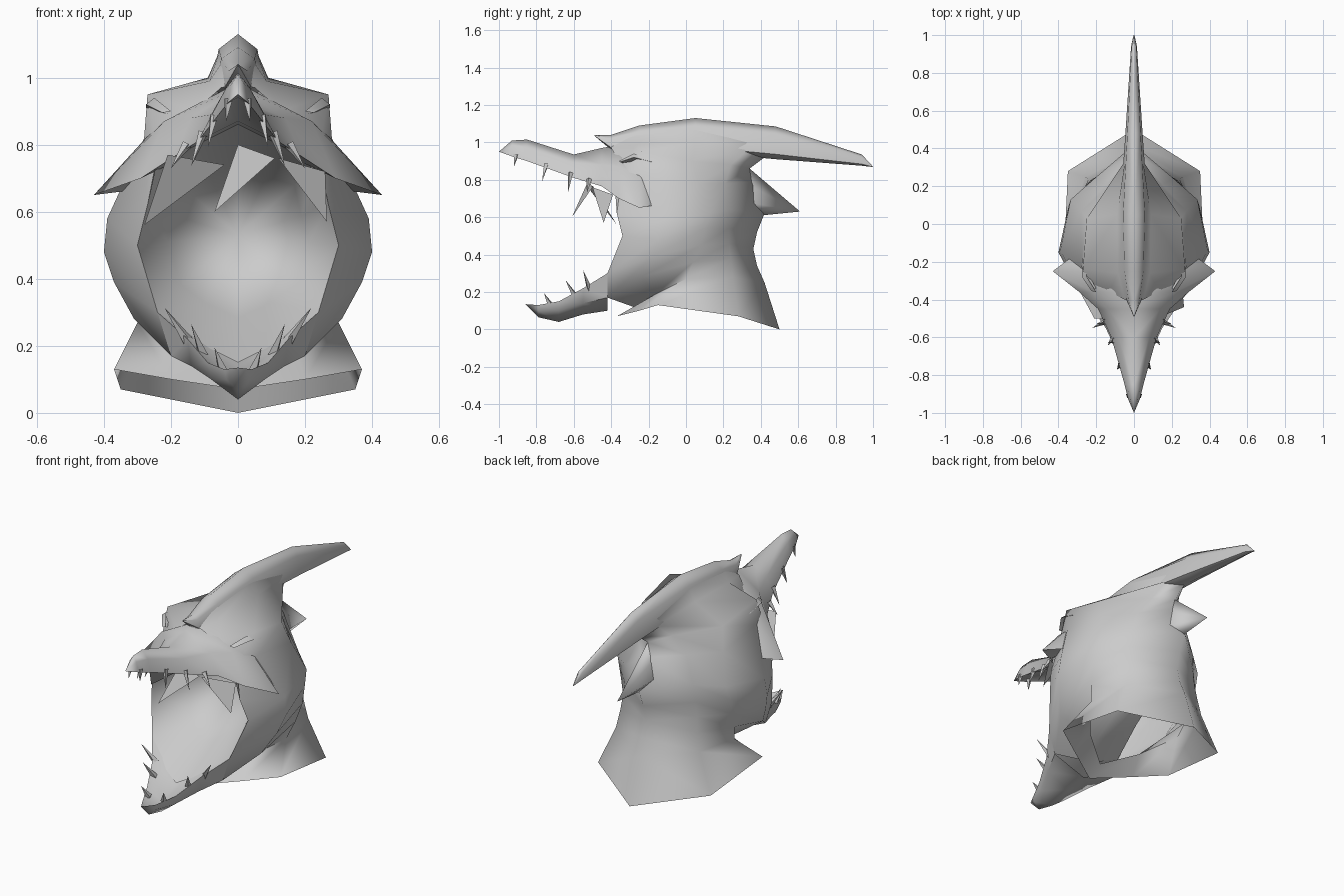
import bpy, bmesh, math
from mathutils import Vector

default_cube = bpy.data.objects.get("Cube")
if default_cube:
    bpy.data.objects.remove(default_cube, do_unlink=True)

# One plain grey for the whole head
GREY = (0.6, 0.6, 0.6, 1)
grey = bpy.data.materials.new("plain_grey")
grey.use_nodes = True
grey.diffuse_color = GREY
grey.node_tree.nodes["Principled BSDF"].inputs["Base Color"].default_value = GREY


def finish(name, bm, mirrored=True, sharp_angle=60):
    """Turn a bmesh into a shaded object, mirrored across x when asked."""
    mesh = bpy.data.meshes.new(name)
    bm.to_mesh(mesh)
    bm.free()
    mesh.materials.append(grey)
    mesh.shade_smooth()
    mesh.set_sharp_from_angle(angle=math.radians(sharp_angle))
    part = bpy.data.objects.new(name, mesh)
    bpy.context.scene.collection.objects.link(part)
    if mirrored:
        mirror = part.modifiers.new("Mirror", 'MIRROR')
        mirror.use_clip = True
        mirror.merge_threshold = 0.002
    return part


def loft(name, rows, inward=False, sharp_angle=60):
    """Skin a half surface through rows of points, facing out or in."""
    bm = bmesh.new()
    grid = [[bm.verts.new(point) for point in row] for row in rows]
    for low, high in zip(grid, grid[1:]):
        for i in range(len(low) - 1):
            bm.faces.new((low[i], low[i + 1], high[i + 1], high[i]))
    bmesh.ops.remove_doubles(bm, verts=bm.verts[:], dist=0.001)
    bmesh.ops.recalc_face_normals(bm, faces=bm.faces[:])
    middle = sum((v.co for v in bm.verts), Vector()) / len(bm.verts)
    middle.x = 0
    facing = sum(f.normal.dot(f.calc_center_median() - middle) * f.calc_area()
                 for f in bm.faces)
    if (facing < 0) != inward:
        bmesh.ops.reverse_faces(bm, faces=bm.faces[:])
    return finish(name, bm, sharp_angle=sharp_angle)


def teeth(name, pairs, radius):
    """Four-sided spikes from each root to each tip."""
    bm = bmesh.new()
    for root, tip in pairs:
        root, tip = Vector(root), Vector(tip)
        axis = tip - root
        root -= axis * 0.2
        turn = axis.to_track_quat('Z', 'Y').to_matrix().to_4x4()
        turn.translation = (root + tip) / 2
        bmesh.ops.create_cone(bm, segments=4, radius1=radius, radius2=0,
                              depth=(tip - root).length, matrix=turn)
    return finish(name, bm, sharp_angle=30)


# Skull and open neck: rows rise from the neck, points run mouth edge to spine
loft("skull_and_neck", [
    [(0, -.37, .07), (.2, -.25, .1), (.37, -.15, .13), (.35, .28, .07), (0, .5, 0)],
    [(0, -.28, .12), (.17, -.16, .19), (.3, 0, .27), (.26, .25, .28), (0, .42, .25)],
    [(.2, -.42, .17), (.31, -.24, .28), (.33, .04, .36), (.24, .24, .38), (0, .38, .34)],
    [(.24, -.42, .3), (.37, -.18, .39), (.345, .08, .45), (.23, .23, .46), (0, .36, .43)],
    [(.3, -.34, .5), (.4, -.15, .48), (.345, .1, .54), (.22, .23, .54), (0, .38, .52)],
    [(.27, -.37, .62), (.39, -.14, .58), (.335, .13, .62), (.21, .24, .64), (0, .42, .62)],
    [(.24, -.35, .77), (.28, -.22, .82), (.28, .07, .78), (.15, .21, .78), (0, .38, .79)],
    [(.13, -.36, .9), (.27, -.24, .95), (.25, .03, .9), (.08, .24, .88), (0, .34, .86)],
    [(.05, -.4, .97), (.085, -.26, .99), (.09, .05, 1), (.05, .33, .96), (0, .42, .92)],
    [(0, -.42, .98), (.045, -.26, 1.05), (.055, .05, 1.08), (.035, .42, 1), (0, .47, .93)],
], sharp_angle=80)

# Hollow of the mouth, narrowing to a deep throat
throat = Vector((0, .1, .53))
mouth_rim = [(0, -.44, .86), (.12, -.42, .8), (.24, -.38, .76), (.27, -.37, .62),
             (.3, -.34, .5), (.24, -.42, .3), (.14, -.5, .22), (0, -.55, .15)]
hollow = []
for edge in map(Vector, mouth_rim):
    bend = Vector((edge.x * .7, edge.y + .24, edge.z + (throat.z - edge.z) * .35))
    hollow.append([edge, bend, throat])
loft("mouth_hollow", hollow, inward=True)

# Upper jaw: y, ridge z, shoulder x and z, rim x and z, roof z
upper = [
    (-1, .95, 0, .95, 0, .95, .95),
    (-.93, 1.01, .02, .98, .03, .925, .94),
    (-.85, 1.015, .035, .97, .05, .9, .935),
    (-.6, .935, .08, .89, .12, .81, .87),
    (-.45, .97, .14, .88, .19, .765, .86),
    (-.36, .985, .22, .87, .29, .7, .86),
    (-.25, .96, .275, .82, .43, .65, .84),
    (-.19, .94, .27, .78, .35, .66, .83),
    (-.1, .92, .22, .78, .27, .67, .82),
]
loft("upper_jaw", [[(0, y, ridge), (sx, y, sz), (rx, y, rz), (0, y, roof)]
                   for y, ridge, sx, sz, rx, rz, roof in upper], sharp_angle=75)

# Lower jaw: y, floor z, rim x and z, flank x and z, keel z
lower = [
    (-.86, .135, 0, .135, 0, .135, .135),
    (-.79, .1, .04, .13, .035, .1, .065),
    (-.68, .1, .09, .15, .08, .1, .04),
    (-.55, .14, .15, .22, .14, .14, .08),
    (-.42, .19, .24, .3, .2, .17, .1),
]
loft("lower_jaw", [[(0, y, floor), (rx, y, rz), (fx, y, fz), (0, y, keel)]
                   for y, floor, rx, rz, fx, fz, keel in lower])

# Long swept crest: y, top z, base z, half width
crest = [(-.49, 1.04, 1.035, .002), (-.4, 1.04, .96, .03), (-.25, 1.09, .96, .05),
         (.05, 1.13, .95, .058), (.48, 1.085, .91, .035), (.94, .935, .875, .012),
         (1, .87, .868, .002)]
loft("head_crest", [[(0, y, top), (w, y, top + (base - top) * .25),
                     (w * 1.3, y, base + (top - base) * .15), (0, y, base)]
                    for y, top, base, w in crest])

# Pointed fin at the back of the skull
fin_tip = (0, .61, .63)
loft("nape_fin", [[(0, .34, .86), fin_tip], [(.04, .32, .78), fin_tip],
                  [(.06, .33, .68), fin_tip], [(0, .41, .61), fin_tip]])

# Small lids over the eyes
loft("eye_lid", [[(.2, -.36, .9), (.25, -.28, .94), (.255, -.17, .91)],
                 [(.225, -.355, .895), (.275, -.28, .92), (.272, -.18, .895)],
                 [(.2, -.34, .89), (.24, -.27, .9), (.25, -.18, .885)]])

# Loose triangles of skin hanging in the mouth
flaps = {
    "right_cheek_flap": [(-.28, -.37, .56), (-.21, -.5, .77), (-.04, -.51, .74)],
    "left_cheek_flap": [(.265, -.44, .57), (.12, -.5, .76), (.26, -.39, .72)],
    "palate_flap": [(0, -.52, .8), (.11, -.5, .76), (-.07, -.61, .6)],
}
for name, corners in flaps.items():
    skin = bmesh.new()
    skin.faces.new([skin.verts.new(corner) for corner in corners])
    finish(name, skin, mirrored=False)

# Teeth
teeth("upper_teeth", [
    ((.03, -.91, .925), (.035, -.92, .87)),
    ((.075, -.75, .87), (.09, -.77, .79)),
    ((.11, -.62, .82), (.14, -.63, .735)),
    ((.16, -.52, .79), (.2, -.53, .73)),
], radius=.015)
teeth("lower_teeth", [
    ((.05, -.73, .14), (.07, -.76, .195)),
    ((.11, -.6, .19), (.14, -.645, .265)),
    ((.16, -.52, .23), (.22, -.55, .315)),
], radius=.017)
